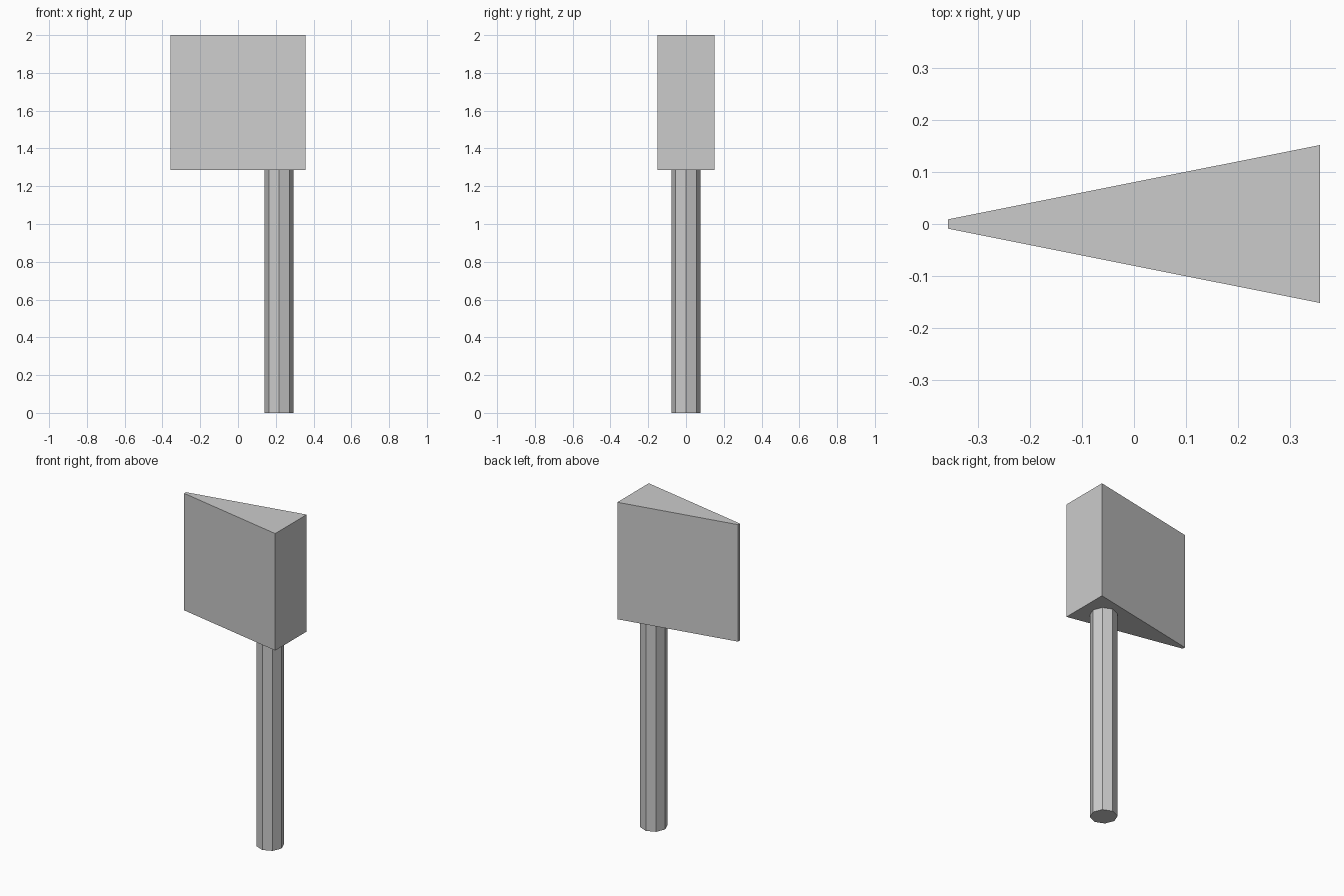
import bpy, bmesh
from math import cos, sin, pi

if "Cube" in bpy.data.objects:
    bpy.data.objects.remove(bpy.data.objects["Cube"])


def prism(name, outline, z0, z1):
    """Extrude a counter-clockwise XY outline from z0 up to z1."""
    bm = bmesh.new()
    base = bm.faces.new([bm.verts.new((x, y, z0)) for x, y in outline])
    top = bmesh.ops.extrude_face_region(bm, geom=[base], use_keep_orig=True)
    verts = [g for g in top["geom"] if isinstance(g, bmesh.types.BMVert)]
    bmesh.ops.translate(bm, verts=verts, vec=(0, 0, z1 - z0))
    bmesh.ops.recalc_face_normals(bm, faces=bm.faces)
    mesh = bpy.data.meshes.new(name)
    bm.to_mesh(mesh)
    bm.free()
    obj = bpy.data.objects.new(name, mesh)
    bpy.context.collection.objects.link(obj)
    return obj


HEAD_BOTTOM = 1.285

# Wedge head: thin cutting edge on the left, thick butt on the right
prism("axe_head",
      [(-0.358, -0.009), (0.358, -0.152), (0.358, 0.152), (-0.358, 0.009)],
      HEAD_BOTTOM, 2.0)

# Octagonal handle under the thick end
octagon = [(0.218 + 0.077 * cos(i * pi / 4), 0.077 * sin(i * pi / 4))
           for i in range(8)]
prism("handle", octagon, 0.0, HEAD_BOTTOM)
